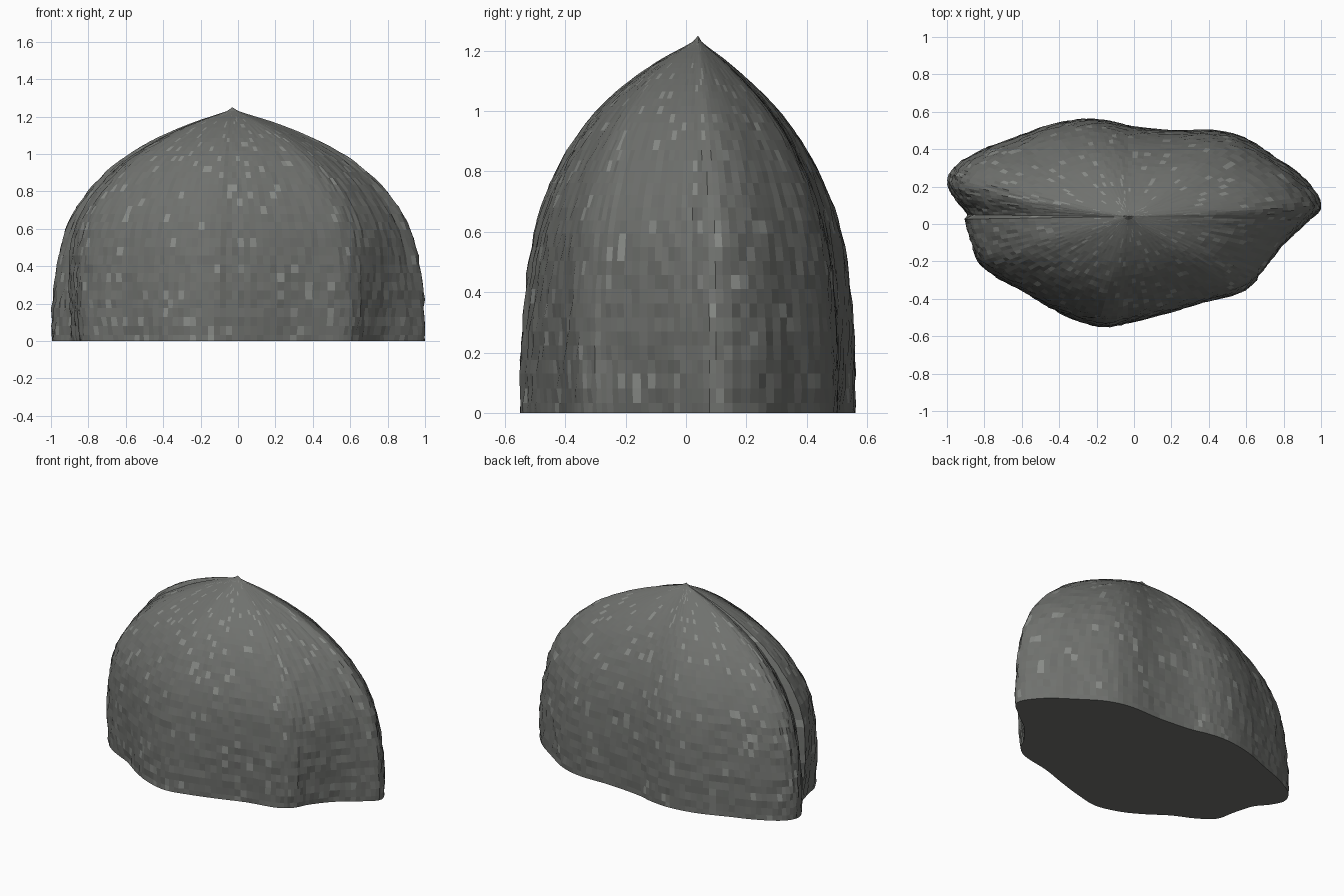
import bpy, bmesh, random
from math import hypot
from mathutils import Vector

if "Cube" in bpy.data.objects:
    bpy.data.objects.remove(bpy.data.objects["Cube"])

random.seed(4)

# Ground outline of the boulder, counter-clockwise
OUTLINE = [
    (1.0, .10), (.91, .24), (.75, .36), (.59, .46), (.43, .50), (.22, .50),
    (0, .52), (-.13, .55), (-.27, .56), (-.45, .53), (-.64, .46), (-.80, .40),
    (-.94, .32), (-.995, .23), (-.96, .14), (-.89, .05), (-.85, -.08),
    (-.82, -.20), (-.72, -.28), (-.58, -.35), (-.45, -.44), (-.32, -.51),
    (-.16, -.55), (0, -.52), (.17, -.47), (.35, -.41), (.54, -.37),
    (.63, -.31), (.68, -.22), (.78, -.10), (.91, 0)]
# Dome profile: (scale of the outline towards the peak, height)
PROFILE = [(1, 0), (1, .13), (.992, .27), (.972, .41), (.94, .55), (.885, .68), (.80, .80),
           (.70, .905), (.59, .99), (.46, 1.065), (.33, 1.125), (.2, 1.175), (.09, 1.21), (.03, 1.23)]
PEAK = Vector((-.03, .04, 1.25))


def spline(points, steps, closed):
    """Catmull-Rom curve through 2D points."""
    pts = [Vector(p) for p in points]
    n = len(pts)
    get = (lambda i: pts[i % n]) if closed else (lambda i: pts[max(0, min(n - 1, i))])
    out = []
    for i in range(n if closed else n - 1):
        a, b, c, d = (get(i + k) for k in (-1, 0, 1, 2))
        for s in range(steps):
            t = s / steps
            out.append(.5 * (2 * b + (c - a) * t + (2 * a - 5 * b + 4 * c - d) * t * t
                             + (3 * b - a - 3 * c + d) * t ** 3))
    if not closed:
        out.append(pts[-1])
    return out


def section(v, z):
    """Outline offset at height z: front hollows fill in, back leans inward."""
    v = v.copy()
    if v.y < 0:
        r = hypot(v.x, v.y / .59)
        v *= 1 + .55 * min(1, z / .6) * max(0, .97 - r) / r
    else:
        v.y *= 1 - .25 * (z / PEAK.z) ** 4
    return v


def material(name, colour):
    m = bpy.data.materials.new(name)
    m.diffuse_color = (*colour, 1)
    m.use_nodes = True
    m.node_tree.nodes["Principled BSDF"].inputs["Base Color"].default_value = m.diffuse_color
    return m


# Boulder: shrinking outline rings with a rough surface
outline = spline(OUTLINE, 5, True)
profile = spline(PROFILE, 3, False)
bm = bmesh.new()
centre = Vector((PEAK.x, PEAK.y))
rings = []
for row, (scale, z) in enumerate(profile):
    ring = []
    for p in outline:
        rough = 1 + (random.uniform(-.008, .008) if row else 0)
        q = centre + section(p - centre, z) * scale * rough
        ring.append(bm.verts.new((max(-1, min(1, q.x)), q.y, z)))
    rings.append(ring)
n = len(outline)
for low, high in zip(rings, rings[1:]):
    for i in range(n):
        j = (i + 1) % n
        face = bm.faces.new((low[i], low[j], high[j], high[i]))
        face.material_index = int(random.random() < .06)   # pale specks
tip = bm.verts.new(PEAK)
for i in range(n):
    bm.faces.new((rings[-1][i], rings[-1][(i + 1) % n], tip))
bm.faces.new(rings[0][::-1])

mesh = bpy.data.meshes.new("boulder")
bm.to_mesh(mesh)
bm.free()
mesh.materials.append(material("stone", (.16, .165, .155)))
mesh.materials.append(material("pale_stone", (.25, .26, .245)))
boulder = bpy.data.objects.new("boulder", mesh)
bpy.context.collection.objects.link(boulder)
